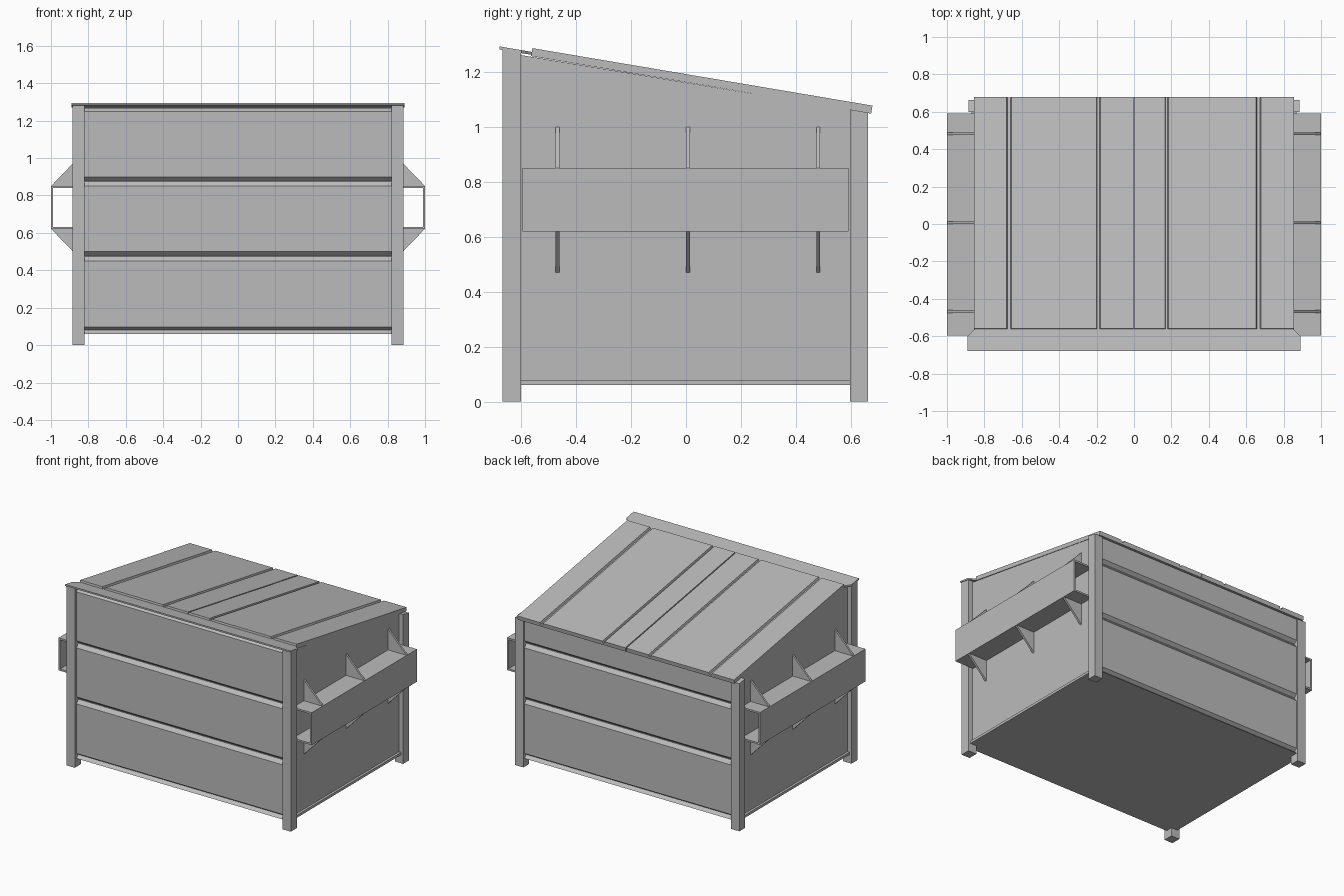
import bpy
import bmesh
from mathutils import Vector

cube = bpy.data.objects.get("Cube")
if cube:
    bpy.data.objects.remove(cube, do_unlink=True)

steel = bpy.data.materials.new("grey_steel")
steel.use_nodes = True
grey = (0.5, 0.5, 0.5, 1)
steel.diffuse_color = grey
steel.node_tree.nodes["Principled BSDF"].inputs["Base Color"].default_value = grey

SLOPE = -0.169  # fall of the roof from front to back


def roof(y, base=1.165):
    return base + SLOPE * y


def prism(name, outline, start, end, place):
    """Sweep a closed 2D outline from start to end; place maps (u, v, t) to a point."""
    bm = bmesh.new()
    rings = [[bm.verts.new(Vector(place(u, v, t))) for u, v in outline] for t in (start, end)]
    bm.faces.new(rings[0])
    bm.faces.new(rings[1])
    n = len(outline)
    for i in range(n):
        j = (i + 1) % n
        bm.faces.new((rings[0][i], rings[0][j], rings[1][j], rings[1][i]))
    bmesh.ops.recalc_face_normals(bm, faces=bm.faces)
    mesh = bpy.data.meshes.new(name)
    bm.to_mesh(mesh)
    bm.free()
    mesh.materials.append(steel)
    obj = bpy.data.objects.new(name, mesh)
    bpy.context.collection.objects.link(obj)
    return obj


def along_x(u, v, t):
    return (t, u, v)


def along_y(u, v, t):
    return (u, t, v)


def along_z(u, v, t):
    return (u, v, t)


def box(name, x0, x1, y0, y1, z0, z1):
    return prism(name, [(x0, y0), (x1, y0), (x1, y1), (x0, y1)], z0, z1, along_z)


# Body: front and back walls pressed with V-shaped grooves, sloping top
WALL, DEEP = 0.652, 0.63


def pressed_wall(side):
    pts = [(side * WALL, 0.06), (side * DEEP, 0.08), (side * WALL, 0.096)]
    for z in (0.475, 0.875):
        pts += [(side * WALL, z - 0.025), (side * DEEP, z), (side * DEEP, z + 0.005),
                (side * WALL, z + 0.025)]
    return pts


front = pressed_wall(-1) + [(-WALL, 1.25), (-DEEP, 1.268)]
back = pressed_wall(1) + [(WALL, roof(WALL))]
prism("body", front + back[::-1], -0.853, 0.853, along_x)

# Sloping lid with pressed grooves and a centre seam
lid_top = [(-0.856, 0)]
for x, half, depth in ((-0.668, 0.013, 0.014), (-0.19, 0.011, 0.012), (0, 0.004, 0.024),
                       (0.175, 0.009, 0.012), (0.665, 0.013, 0.014)):
    inner = half * 0.6
    lid_top += [(x - half, 0), (x - inner, -depth), (x + inner, -depth), (x + half, 0)]
lid_top += [(0.856, 0)]
lid_outline = lid_top + [(0.856, -0.029), (-0.856, -0.029)]
prism("lid", lid_outline, -0.56, 0.68,
      lambda u, v, t: (u, t + v * 0.17, roof(t, 1.194) + v))

# Front rim plate with clipped rear corners
rim = [(-0.89, -0.68), (0.89, -0.68), (0.89, -0.6), (0.85, -0.56), (-0.85, -0.56), (-0.89, -0.6)]
prism("front_rim", rim, 0, -0.011, lambda u, v, t: (u, v, roof(v, 1.18) + t))

# Bottom rails along the sides
box("bottom_rail", -0.87, 0.87, -0.61, 0.61, 0.06, 0.078)

for s, label in ((-1, "right"), (1, "left")):
    # Corner posts, cut to the roof slope
    for y0, y1, end, base in ((-0.67, -0.602, "front", 1.172), (0.598, 0.663, "back", 1.166)):
        prism(f"{end}_{label}_post", [(y0, 0), (y1, 0), (y1, roof(y1, base)), (y0, roof(y0, base))],
              s * 0.82, s * 0.886, along_x)

    # Fork pocket: three plates forming an open-ended channel on the wall
    pocket = [(0.84, 0.62), (1.0, 0.62), (1.0, 0.852), (0.84, 0.852),
              (0.84, 0.84), (0.988, 0.84), (0.988, 0.632), (0.84, 0.632)]
    prism(f"{label}_fork_pocket", [(s * x, z) for x, z in pocket], -0.597, 0.592, along_y)

    # Triangular gussets above and below the pocket
    for i, y in enumerate((-0.468, 0.007, 0.482)):
        for z, tip, place in ((0.852, 1.005, "upper"), (0.62, 0.467, "lower")):
            tri = [(s * 0.85, z), (s * 0.998, z), (s * 0.85, tip)]
            prism(f"{label}_{place}_gusset_{i + 1}", tri, y - 0.007, y + 0.007, along_y)
